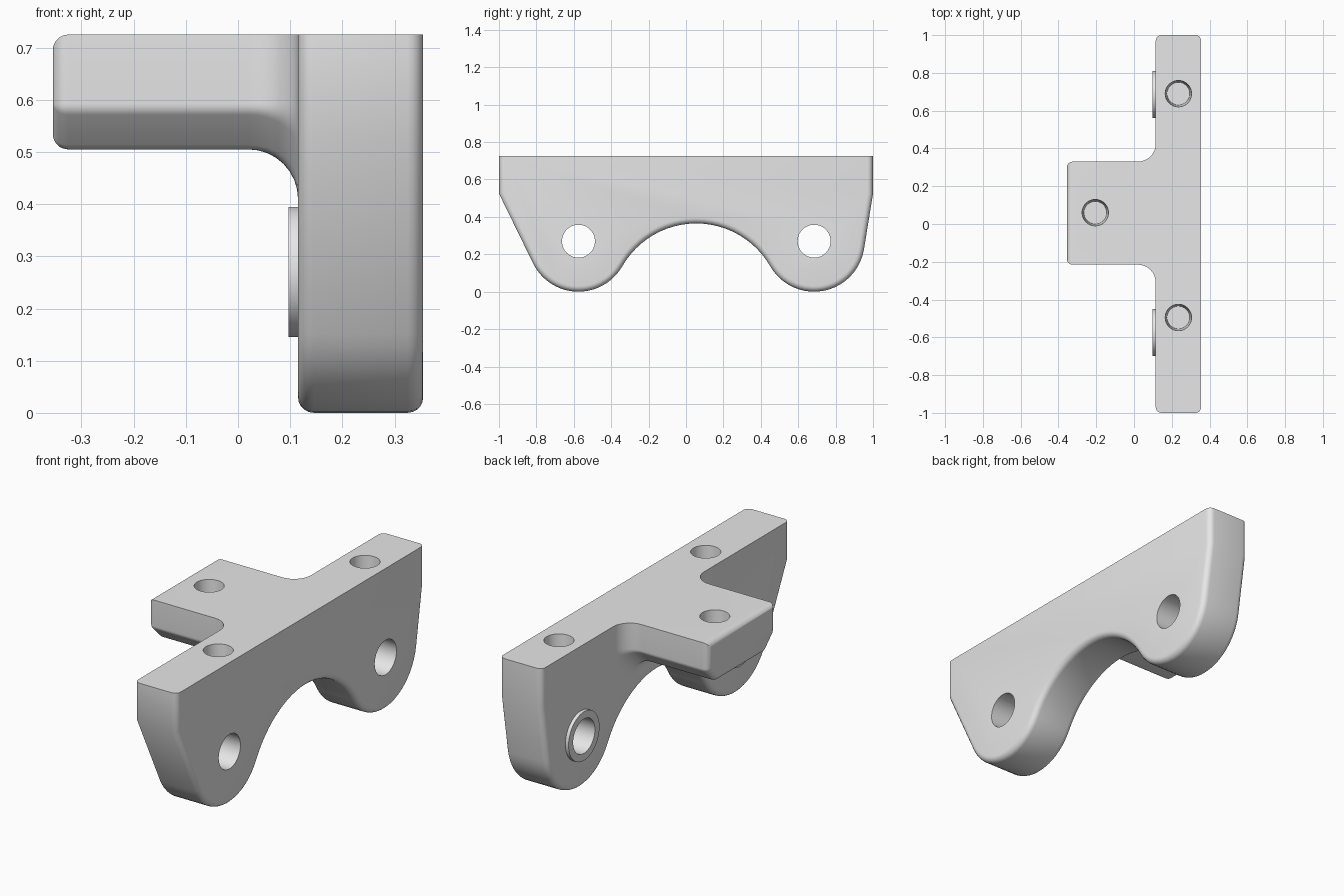
import bpy, bmesh, math
from mathutils import Vector, Matrix

cube = bpy.data.objects.get("Cube")
if cube:
    bpy.data.objects.remove(cube, do_unlink=True)

TOP = 0.725            # upper face height
X0, X1 = 0.115, 0.355  # plate thickness range
R = 0.03               # edge rounding

grey = bpy.data.materials.new("plain grey")
grey.use_nodes = True
grey.diffuse_color = (0.8, 0.8, 0.8, 1)
grey.node_tree.nodes["Principled BSDF"].inputs["Base Color"].default_value = (0.8, 0.8, 0.8, 1)


def finish(bm, name):
    bmesh.ops.recalc_face_normals(bm, faces=bm.faces)
    mesh = bpy.data.meshes.new(name)
    bm.to_mesh(mesh)
    bm.free()
    mesh.materials.append(grey)
    ob = bpy.data.objects.new(name, mesh)
    bpy.context.collection.objects.link(ob)
    return ob


def arc(cy, cz, r, a0, a1, n):
    """Points on an arc, angles in radians."""
    return [(cy + r * math.cos(a0 + (a1 - a0) * i / n),
             cz + r * math.sin(a0 + (a1 - a0) * i / n)) for i in range(n + 1)]


def cylinder(name, centre, r_low, r_high, depth, along_x=False):
    bm = bmesh.new()
    turn = Matrix.Rotation(math.pi / 2, 4, 'Y') if along_x else Matrix()
    bmesh.ops.create_cone(bm, cap_ends=True, segments=48, radius1=r_low, radius2=r_high,
                          depth=depth, matrix=Matrix.Translation(centre) @ turn)
    return finish(bm, name)


def combine(target, tool, operation):
    mod = target.modifiers.new(tool.name, 'BOOLEAN')
    mod.operation, mod.solver, mod.object = operation, 'EXACT', tool
    bpy.context.view_layer.objects.active = target
    bpy.ops.object.modifier_apply(modifier=mod.name)
    bpy.data.objects.remove(tool, do_unlink=True)


def tangent_angle(corner, centre, r, side):
    """Angle on a circle where a line from the corner touches it."""
    d = Vector(corner) - Vector(centre)
    return math.atan2(d.y, d.x) + side * math.acos(r / d.length)


# Plate: two lobes joined by an arch, straight shoulders and flat top
LOBES, LZ, LR = (-0.575, 0.685), 0.27, 0.27
AY, AZ, AR = 0.055, -0.091, 0.456
tilt = math.atan2(LZ - AZ, AY - LOBES[0])
left_start = tangent_angle((-1, 0.525), (LOBES[0], LZ), LR, 1) % math.tau
right_end = tangent_angle((1, 0.525), (LOBES[1], LZ), LR, -1)
outline = [(-1, TOP), (-1, 0.525)]
outline += arc(LOBES[0], LZ, LR, left_start, math.tau - tilt, 20)
outline += arc(AY, AZ, AR, math.pi - tilt, tilt, 24)[1:-1]
outline += arc(LOBES[1], LZ, LR, -math.pi + tilt, right_end, 20)
outline += [(1, 0.525), (1, TOP)]

bm = bmesh.new()
face = bm.faces.new([bm.verts.new((X0, y, z)) for y, z in outline])
side = bmesh.ops.extrude_face_region(bm, geom=[face])
bmesh.ops.translate(bm, vec=(X1 - X0, 0, 0),
                    verts=[v for v in side["geom"] if isinstance(v, bmesh.types.BMVert)])
bmesh.ops.recalc_face_normals(bm, faces=bm.faces)
rims = [e for e in bm.edges
        if abs(e.verts[0].co.x - e.verts[1].co.x) < 1e-5
        and min(v.co.z for v in e.verts) < TOP - 0.01]
bmesh.ops.bevel(bm, geom=rims, offset=R, segments=5, profile=0.5, affect='EDGES')
bracket = finish(bm, "bracket")

# Tongue: chamfered section lofted along x, rounded at the tip, flared at the plate
Y0, Y1, BOTTOM, CUT, FLARE = -0.215, 0.33, 0.505, 0.075, 0.095
lean = R * math.tan(math.pi / 8)


def section(x, rad):
    """Rounded section grown outward from a core by rad."""
    top = TOP - R + min(rad, R)
    a, b = BOTTOM + CUT + lean, CUT + lean
    half = math.pi / 4
    pts = [(Y0 + R - rad, top)]
    pts += arc(Y0 + R, a, rad, math.pi, math.pi + half, 4)
    pts += arc(Y0 + b, BOTTOM + R, rad, math.pi + half, math.pi + 2 * half, 4)
    pts += arc(Y1 - b, BOTTOM + R, rad, -2 * half, -half, 4)
    pts += arc(Y1 - R, a, rad, -half, 0, 4)
    pts += [(Y1 - R + rad, top)]
    return [(x, y, z) for y, z in pts]


steps = [i / 8 * math.pi / 2 for i in range(9)]
stations = [(-X1 + R * (1 - math.cos(t)), max(R * math.sin(t), 0.0005)) for t in steps]
stations += [(X0 - FLARE + FLARE * math.sin(t), R + FLARE * (1 - math.cos(t))) for t in steps]
stations.append((X0 + 0.1, R + FLARE))
bm = bmesh.new()
rings = [[bm.verts.new(p) for p in section(x, rad)] for x, rad in stations]
for lower, upper in zip(rings, rings[1:]):
    for i in range(len(lower)):
        j = (i + 1) % len(lower)
        bm.faces.new((lower[i], lower[j], upper[j], upper[i]))
bm.faces.new(rings[0])
bm.faces.new(rings[-1])
combine(bracket, finish(bm, "tongue"), 'UNION')

# Raised collars on the rear face, then the cross holes through them
for y in LOBES:
    combine(bracket, cylinder("collar", (0.137, y, LZ), 0.125, 0.125, 0.08, True), 'UNION')
for y in LOBES:
    combine(bracket, cylinder("cross_hole", (0.2, y, LZ), 0.088, 0.088, 0.6, True), 'DIFFERENCE')

# Blind holes in the upper face
DEPTH = 0.18
for x, y in ((0.235, 0.69), (0.235, -0.495), (-0.205, 0.06)):
    hole = cylinder("top_hole", (x, y, TOP - DEPTH / 2 + 0.01), 0.06, 0.071, DEPTH + 0.02)
    combine(bracket, hole, 'DIFFERENCE')

bpy.ops.object.select_all(action='DESELECT')
bracket.select_set(True)
bpy.context.view_layer.objects.active = bracket
bpy.ops.object.shade_smooth_by_angle(angle=math.radians(30))
